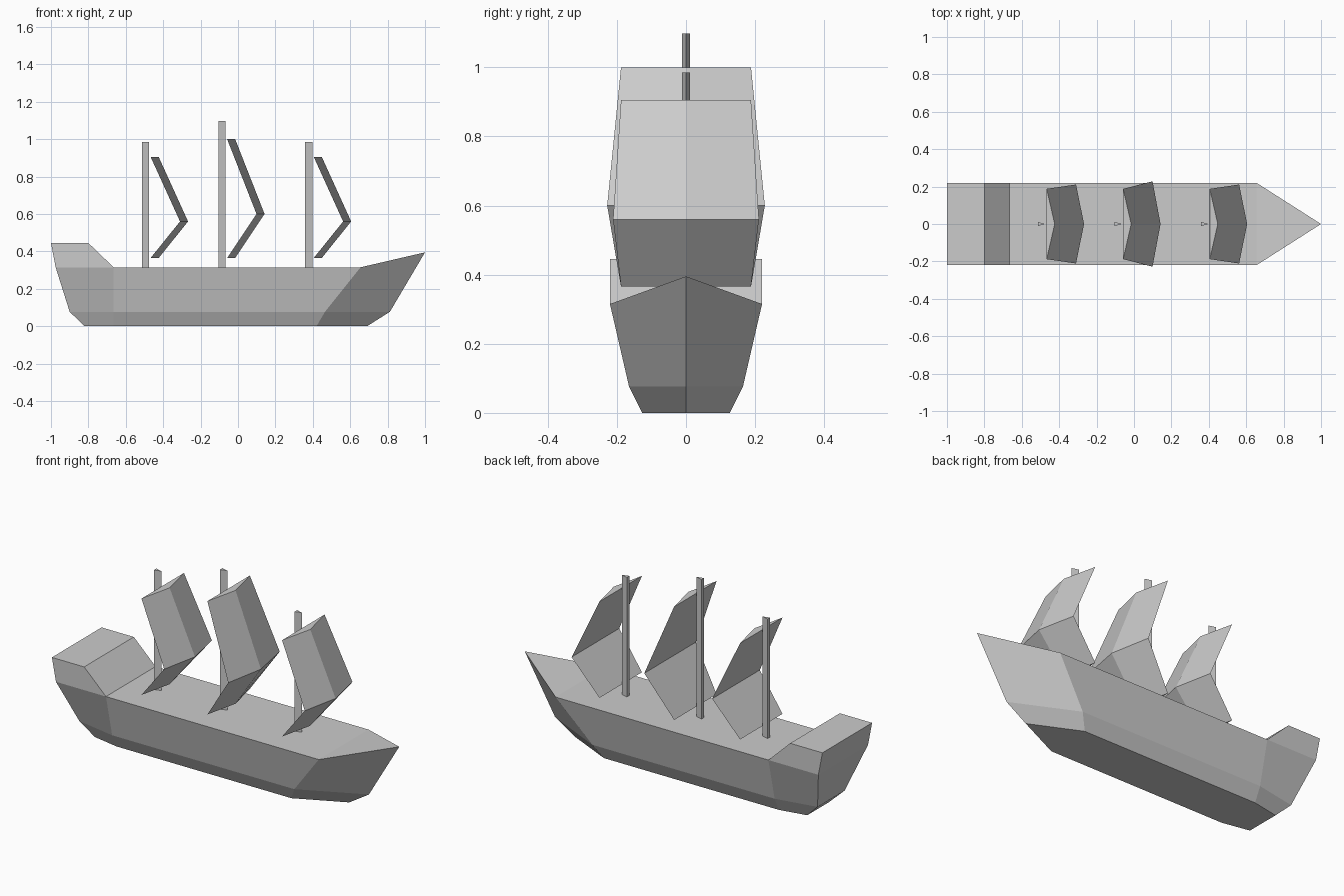
import bpy, bmesh

if "Cube" in bpy.data.objects:
    bpy.data.objects.remove(bpy.data.objects["Cube"])


def finish(bm, name):
    bmesh.ops.remove_doubles(bm, verts=bm.verts, dist=1e-4)
    bmesh.ops.recalc_face_normals(bm, faces=bm.faces)
    mesh = bpy.data.meshes.new(name)
    bm.to_mesh(mesh)
    bm.free()
    obj = bpy.data.objects.new(name, mesh)
    bpy.context.collection.objects.link(obj)
    return obj


def loft(bm, rings, caps=True):
    """Join closed rings of equal length with quads."""
    rows = [[bm.verts.new(p) for p in ring] for ring in rings]
    n = len(rows[0])
    for a, b in zip(rows, rows[1:]):
        for i in range(n):
            j = (i + 1) % n
            bm.faces.new((a[i], a[j], b[j], b[i]))
    if caps:
        bm.faces.new(rows[0])
        bm.faces.new(rows[-1])


# Hull with raised stern: half sections from keel to deck
stations = [
    [(-.82, .097, 0), (-.90, .12, .077), (-.975, .22, .315)],
    [(-.665, .127, 0), (-.665, .165, .077), (-.665, .22, .315)],
    [(.42, .127, 0), (.465, .165, .077), (.655, .22, .315)],
    [(.69, 0, 0), (.812, 0, .077), (1.0, 0, .395)],
]
bm = bmesh.new()
rings = []
for half in stations:
    left = [bm.verts.new(p) for p in reversed(half)]
    right = [bm.verts.new((x, -y, z)) for x, y, z in half]
    rings.append(left + right)
for k, (a, b) in enumerate(zip(rings, rings[1:])):
    for i in range(5):
        bm.faces.new((a[i], a[i + 1], b[i + 1], b[i]))
    if k > 0:  # main deck and foredeck
        bm.faces.new((a[5], a[0], b[0], b[5]))
s, d = rings[0], rings[1]
bm.faces.new((s[0], s[1], s[4], s[5]))  # transom
bm.faces.new((s[1], s[2], s[3], s[4]))
# Stern cabin
back = [bm.verts.new((-1.0, y, .445)) for y in (.22, -.22)]
front = [bm.verts.new((-.80, y, .445)) for y in (.22, -.22)]
for i, c in ((0, 0), (1, 5)):
    bm.faces.new((s[c], d[c], front[i], back[i]))
bm.faces.new((back[0], back[1], front[1], front[0]))
bm.faces.new((front[0], front[1], d[5], d[0]))
bm.faces.new((back[0], back[1], s[5], s[0]))
finish(bm, "hull")


# Three-sided mast
def mast(name, x, top):
    bm = bmesh.new()
    loft(bm, [[(x - .019, -.011, z), (x + .019, 0, z), (x - .019, .011, z)]
              for z in (.315, top)])
    finish(bm, name)


# Billowed sail: flat back, ridged front, bulging at the middle row
def sail(name, x, mid_z, top, mid_w, bulge):
    bm = bmesh.new()
    rows = [(x, .365, .188), (x + bulge, mid_z, mid_w), (x, top, .188)]
    loft(bm, [[(px, -w, z), (px + .043, 0, z), (px, w, z)]
              for px, z, w in rows])
    finish(bm, name)


for tag, mx, mtop, sx, mid_z, stop, mid_w in (
        ("rear", -.495, .985, -.467, .56, .905, .211),
        ("middle", -.085, 1.097, -.058, .60, 1.0, .228),
        ("fore", .378, .985, .405, .56, .905, .211)):
    mast(tag + "_mast", mx, mtop)
    sail(tag + "_sail", sx, mid_z, stop, mid_w, .157)
